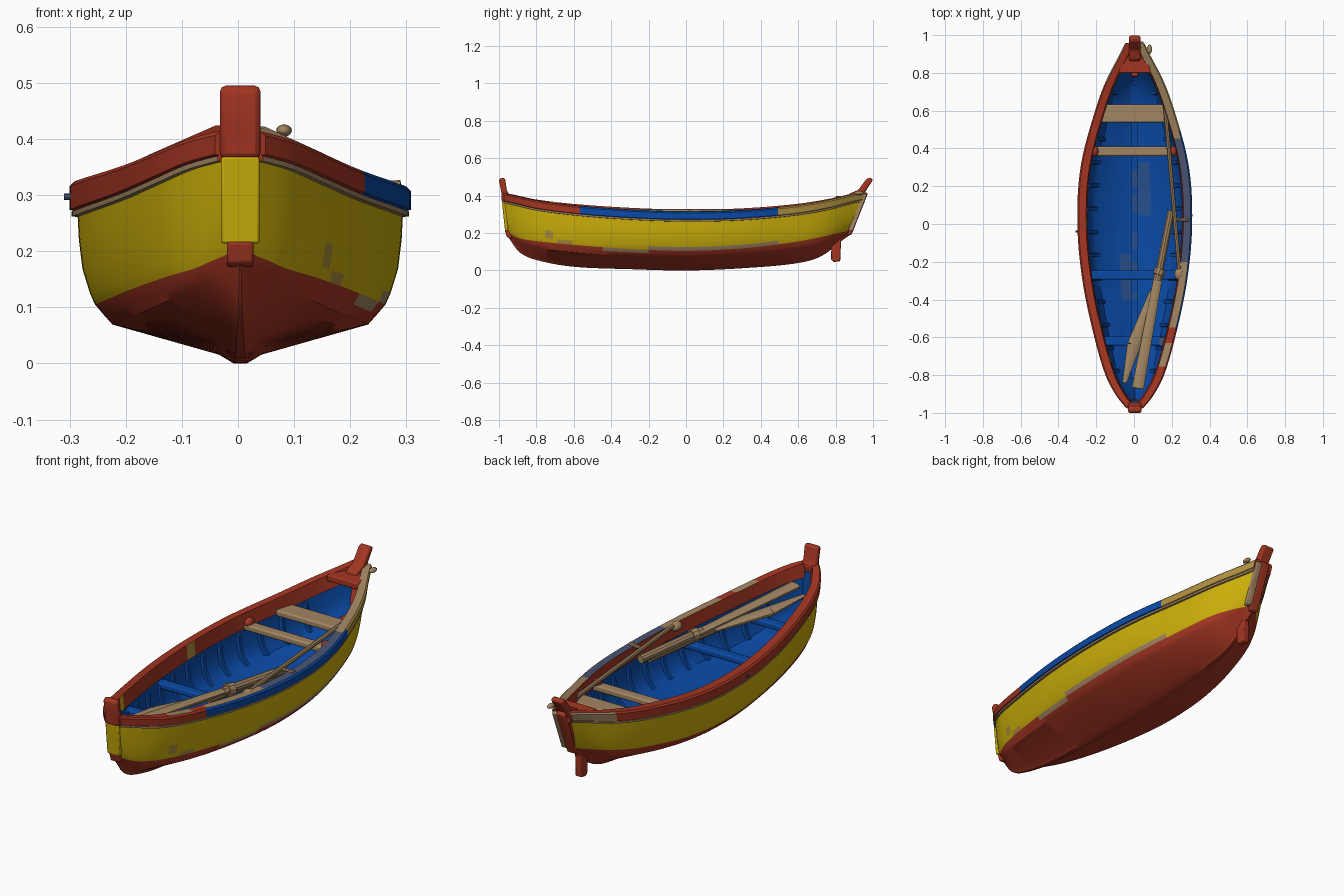
import bpy, bmesh
from mathutils import Vector, Matrix

if "Cube" in bpy.data.objects:
    bpy.data.objects.remove(bpy.data.objects["Cube"])

COLOURS = {"red": (0.37, 0.036, 0.016), "yellow": (0.60, 0.43, 0.003),
           "blue": (0.003, 0.068, 0.38), "wood": (0.36, 0.235, 0.12),
           "ochre": (0.42, 0.27, 0.05), "slate": (0.07, 0.09, 0.17),
           "faded_blue": (0.02, 0.08, 0.27)}
NAMES = list(COLOURS)
MATS = []
for name, rgb in COLOURS.items():
    m = bpy.data.materials.new(name + "_paint")
    m.use_nodes = True
    m.diffuse_color = (*rgb, 1)
    m.node_tree.nodes["Principled BSDF"].inputs["Base Color"].default_value = (*rgb, 1)
    MATS.append(m)


def finish(name, bm, colour=None, angle=0.6, bevel=0):
    bmesh.ops.recalc_face_normals(bm, faces=bm.faces[:])
    if colour:
        for f in bm.faces:
            f.material_index = NAMES.index(colour)
    me = bpy.data.meshes.new(name)
    bm.to_mesh(me)
    bm.free()
    for m in MATS:
        me.materials.append(m)
    ob = bpy.data.objects.new(name, me)
    bpy.context.collection.objects.link(ob)
    bpy.ops.object.select_all(action='DESELECT')
    ob.select_set(True)
    bpy.context.view_layer.objects.active = ob
    bpy.ops.object.shade_smooth_by_angle(angle=angle)
    if bevel:
        mod = ob.modifiers.new("soft_edges", 'BEVEL')
        mod.width, mod.segments = bevel, 2


# Hull stations: position, keel height, waterline, sheer height, half beam
STATIONS = [(-.96, .19, .205, .415, .04), (-.9, .10, .175, .40, .095),
            (-.8, .055, .157, .375, .153), (-.6, .02, .137, .348, .214),
            (-.3, .007, .115, .325, .277), (0, 0, .105, .315, .304),
            (.3, .012, .118, .322, .287), (.6, .04, .155, .349, .21),
            (.75, .085, .185, .378, .148), (.88, .19, .215, .422, .052)]
FULLNESS = [(0, .04), (.05, .13), (.22, .78), (.33, .885), (.47, .95), (.63, .98), (1, 1)]
CENTRE = 0.004


def station(t):
    """Smoothly interpolated keel, waterline, sheer and hull half beam."""
    S = STATIONS
    i = max(j for j in range(len(S) - 1) if S[j][0] <= t or j == 0)
    a, b = S[i], S[i + 1]
    p, n = S[max(i - 1, 0)], S[min(i + 2, len(S) - 1)]
    d = b[0] - a[0]
    u = (t - a[0]) / d
    out = []
    for c in range(1, 5):
        ma = (b[c] - p[c]) / (b[0] - p[0]) * d
        mb = (n[c] - a[c]) / (n[0] - a[0]) * d
        out.append((2*u**3 - 3*u*u + 1) * a[c] + (u**3 - 2*u*u + u) * ma
                   + (3*u*u - 2*u**3) * b[c] + (u**3 - u*u) * mb)
    out[3] -= 0.012
    return out


def full(h):
    for (h0, f0), (h1, f1) in zip(FULLNESS, FULLNESS[1:]):
        if h <= h1:
            return f0 + (f1 - f0) * (h - h0) / (h1 - h0)
    return 1


def place(t, x, z):
    """Rake the ends of the boat."""
    y = t
    if t > .6:
        y += .35 * (z - .2) * ((t - .6) / .28) ** 2
    elif t < -.6:
        y -= .1 * (z - .2) * ((t + .6) / .36) ** 2
    return Vector((x + CENTRE, y, z))


def outer(t):
    k, w, s, b = station(t)
    zs = [k + (w - k) * a for a in (0, .15, .66, .83, 1)]
    zs += [w + (s - w) * a for a in (.1, .3, .55, .8, 1)]
    return [(b * full((z - k) / (s - k)), z) for z in zs]


def inner(t):
    k, w, s, b = station(t)
    k += .035
    return [(max(b - .03, .004) * full(h), k + (s - k) * h) for h in (0, .1, .22, .33, .47, .7, .96)]


def loft(name, ring, rule, t0=-.955, t1=.88, n=90):
    bm = bmesh.new()
    ts = [t0 + (t1 - t0) * i / n for i in range(n + 1)]
    rows = [[bm.verts.new(place(t, x, z)) for x, z in ring(t)] for t in ts]
    m = len(rows[0])
    for i in range(n):
        for j in range(m):
            f = bm.faces.new((rows[i][j], rows[i][(j+1) % m], rows[i+1][(j+1) % m], rows[i+1][j]))
            f.material_index = NAMES.index(rule((ts[i] + ts[i+1]) / 2, j))
    for r in (rows[0], rows[-1]):
        bm.faces.new(r)
    finish(name, bm)


# Hull shell, painted by strake, with worn patches
def hull_ring(t):
    o, q = outer(t), inner(t)
    return ([(-x, z) for x, z in reversed(o)] + o + q[::-1] + [(-x, z) for x, z in q])


def hull_colour(t, j):
    if j == 14 and -.7 < t < -.6 or j == 15 and -.76 < t < -.72:
        return "ochre"
    if j == 14 and -.2 < t < .5 or j == 13 and -.45 < t < -.2:
        return "wood"
    if j == 25 and .05 < t < .32 or j == 27 and -.4 < t < -.15:
        return "faded_blue"
    if j < 5 or 14 <= j <= 18:
        return "yellow"
    return "red" if j <= 19 or j == 33 else "blue"


loft("hull", hull_ring, hull_colour)


# Gunwales and rubbing strakes on both sides
def first_under(t, limits, last):
    return next((c for limit, c in limits if t < limit), last)


def left_rail(t, j):
    if j < 3:
        return first_under(t, ((-.56, "red"), (.5, "blue")), "ochre")
    if j == 3:
        return first_under(t, ((-.76, "red"), (-.63, "wood"), (-.55, "red"), (-.2, "wood"), (.45, "slate")), "wood")
    return "red"


def right_rail(t, j):
    if j == 4:
        return first_under(t, ((-.74, "red"), (-.69, "yellow"), (-.03, "red"), (.03, "ochre")), "red")
    return "wood" if t > .74 and j < 3 else "red"


def band(side, offsets):
    """Strip that follows the sheer; the right one stands slightly prouder amidships."""
    def ring(t):
        k, w, s, b = station(t)
        lift = .009 * (1 - t * t) if side < 0 else 0
        return [(side * max(b + dx, .002), s + dz + (lift if dz > -.01 else 0)) for dx, dz in offsets]
    return ring


RAIL = [(-.002, -.045), (.012, -.041), (.012, -.008), (.004, 0), (-.035, .002), (-.042, -.062)]
STRAKE = [(-.004, -.054), (.008, -.053), (.008, -.044), (-.004, -.042)]
for side, label, rule in ((1, "left", left_rail), (-1, "right", right_rail)):
    loft(label + "_gunwale", band(side, RAIL), rule)
    loft(label + "_rubbing_strake", band(side, STRAKE), lambda t, j: "wood")


# Helpers for solid parts
def prism(name, pts, axis, lo, hi, colour, bevel=.006):
    bm = bmesh.new()
    def v(p, d):
        return (d + CENTRE, p[0], p[1]) if axis == 'X' else (p[0] + CENTRE, p[1], d)
    a = [bm.verts.new(v(p, lo)) for p in pts]
    b = [bm.verts.new(v(p, hi)) for p in pts]
    bm.faces.new(a)
    bm.faces.new(b)
    for i in range(len(pts)):
        j = (i + 1) % len(pts)
        bm.faces.new((a[i], a[j], b[j], b[i]))
    finish(name, bm, colour, bevel=bevel)


def rod(name, p, q, r0, r1, colour, flat=1, sides=10):
    p, q = Vector(p), Vector(q)
    bm = bmesh.new()
    turn = (q - p).to_track_quat('Z', 'Y').to_matrix().to_4x4()
    bmesh.ops.create_cone(bm, cap_ends=True, segments=sides, radius1=r0, radius2=r1, depth=(q - p).length,
                          matrix=Matrix.Translation((p + q) / 2) @ turn @ Matrix.Diagonal((1, flat, 1, 1)))
    finish(name, bm, colour)


def lump(name, loc, size, colour):
    bm = bmesh.new()
    bmesh.ops.create_uvsphere(bm, u_segments=12, v_segments=8, radius=1,
                              matrix=Matrix.Translation(loc) @ Matrix.Diagonal((*size, 1)))
    finish(name, bm, colour, angle=1)


# Stem post at the bow
prism("stem_foot", [(-.93, .17), (-.958, .178), (-.97, .218), (-.93, .218)], 'X', -.024, .024, "red")
prism("stem_middle", [(-.968, .214), (-.984, .368), (-.965, .368), (-.95, .214)], 'X', -.034, .034, "yellow", .004)
prism("stem_head", [(-.985, .365), (-.988, .42), (-1, .48), (-.995, .495), (-.968, .495), (-.958, .43), (-.945, .405), (-.95, .365)],
      'X', -.036, .036, "red", .01)
prism("bow_inner_block", [(-.955, .23), (-.968, .375), (-.945, .375), (-.935, .23)], 'X', -.022, .022, "blue", 0)

# Stern post with a bare left side, rudder stub, aft deck and tiller head
prism("stern_post", [(.86, .19), (.885, .19), (.972, .41), (.945, .43)], 'X', -.024, .02, "red")
prism("stern_post_bare_side", [(.865, .21), (.892, .21), (.968, .405), (.935, .42)], 'X', .018, .045, "wood", .004)
prism("rudder_stub", [(.775, .06), (.79, .045), (.825, .05), (.83, .19), (.87, .21), (.78, .20)], 'X', -.018, .018, "red")
prism("aft_deck", [(-.085, .8), (.085, .8), (.07, .87), (.036, .95), (-.036, .95), (-.07, .87)], 'Z', .365, .398, "red")
prism("tiller_head", [(.86, .39), (.945, .40), (1, .485), (.985, .497), (.965, .49), (.92, .43), (.87, .41)],
      'X', -.03, .03, "red", .008)
lump("stern_cleat", (.082, .925, .415), (.014, .025, .011), "wood")

# Keelson, with worn paint along the middle
loft("keelson", lambda t: [(x, station(t)[0] + z) for x, z in ((-.018, .03), (-.018, .05), (.018, .05), (.018, .03))],
     lambda t, j: "faded_blue" if -.4 < t < .35 and int(t * 20) % 3 else "blue", -.82, .74, 48)

# Ribs against the inside of the planking
for n in range(13):
    t = -.78 + n * .123
    for side, label in ((1, "left"), (-1, "right")):
        bm = bmesh.new()
        rows = []
        for x, z in inner(t)[2:6]:
            rows.append([bm.verts.new(place(t + dy, side * max(x + dx, .003), z))
                         for dx, dy in ((.004, -.011), (-.014, -.009), (-.014, .009), (.004, .011))])
        for a, b in zip(rows, rows[1:]):
            for j in range(4):
                bm.faces.new((a[j], a[(j+1) % 4], b[(j+1) % 4], b[j]))
        bm.faces.new(rows[0])
        bm.faces.new(rows[-1])
        finish(f"{label}_rib_{n + 1}", bm, "blue")

# Thwarts
for name, y, w, z, colour in (("stern_seat", .585, .048, .30, "wood"), ("aft_thwart", .385, .025, .285, "wood"),
                              ("middle_thwart", -.27, .025, .25, "blue"), ("bow_thwart", -.62, .024, .27, "blue")):
    half = station(y)[3] - .025
    prism(name, [(-half, y - w), (half, y - w), (half, y + w), (-half, y + w)], 'Z', z - .03, z, colour, .008)
for side, label in ((1, "left"), (-1, "right")):
    lump(label + "_thwart_knee", (side * .208, .385, .29), (.02, .028, .022), "red")
prism("bow_thwart_patch", [(.13, -.642), (.17, -.642), (.17, -.6), (.13, -.6)], 'Z', .268, .273, "slate", 0)

# Oars resting on the thwarts
rod("first_oar_shaft", (.197, .07, .285), (.125, -.3, .30), .02, .021, "wood")
rod("first_oar_blade", (.13, -.27, .30), (.02, -.87, .335), .024, .033, "wood", .45)
rod("second_oar_shaft", (.185, .02, .27), (.105, -.38, .29), .016, .02, "wood")
rod("second_oar_neck", (.105, -.36, .29), (.0, -.64, .30), .024, .038, "wood", .45)
rod("second_oar_blade", (.0, -.64, .30), (-.05, -.84, .315), .038, .012, "wood", .45)
rod("oar_collar", (.14, -.24, .295), (.128, -.27, .298), .031, .031, "wood")
rod("boat_hook", (.165, .62, .315), (.24, -.24, .318), .011, .011, "wood", sides=8)

# Oarlock block and pegs
lump("oarlock_block", (.24, -.265, .308), (.026, .035, .022), "wood")
rod("left_peg", (.22, .025, .312), (.29, .02, .318), .009, .009, "wood", sides=8)
rod("right_peg", (-.28, -.04, .297), (-.31, -.04, .297), .006, .006, "slate", sides=8)
